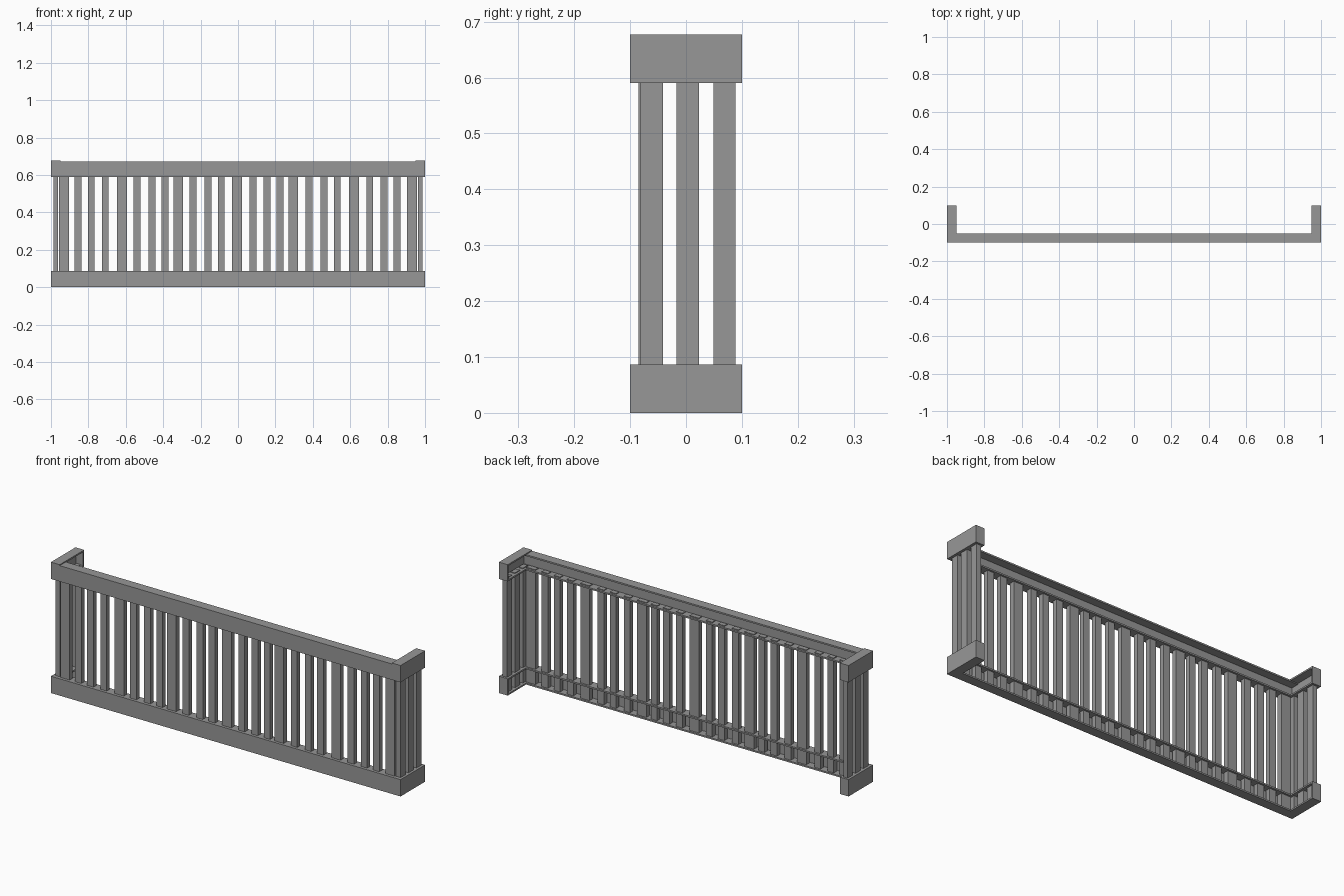
import bpy
import bmesh
from mathutils import Matrix, Vector

cube = bpy.data.objects.get("Cube")
if cube:
    bpy.data.objects.remove(cube, do_unlink=True)

grey = bpy.data.materials.new("weathered_grey")
grey.use_nodes = True
grey.diffuse_color = (0.31, 0.31, 0.31, 1)
grey.node_tree.nodes["Principled BSDF"].inputs["Base Color"].default_value = (0.31, 0.31, 0.31, 1)

DEPTH = 0.05      # rail thickness
PLATE = 0.008     # wall of the channel
RAIL_H = 0.087
TOP_Z = 0.59
WING_TOP = 0.677


def finish(name, bm):
    bmesh.ops.recalc_face_normals(bm, faces=bm.faces)
    mesh = bpy.data.meshes.new(name)
    bm.to_mesh(mesh)
    bm.free()
    mesh.materials.append(grey)
    obj = bpy.data.objects.new(name, mesh)
    bpy.context.collection.objects.link(obj)
    return obj


def add_box(bm, lo, hi):
    lo, hi = Vector(lo), Vector(hi)
    matrix = Matrix.Translation((lo + hi) / 2) @ Matrix.Diagonal((*(hi - lo), 1))
    bmesh.ops.create_cube(bm, size=1, matrix=matrix)


def channel(name, z0, z1, start, along, inward, length):
    """C-shaped rail, open towards the inside, extruded along its length."""
    bm = bmesh.new()
    d, t = DEPTH, PLATE
    profile = [(0, z0), (d, z0), (d, z0 + t), (t, z0 + t),
               (t, z1 - t), (d, z1 - t), (d, z1), (0, z1)]
    start, along, inward = Vector(start), Vector(along), Vector(inward)
    face = bm.faces.new([bm.verts.new(start + inward * u + Vector((0, 0, z)))
                         for u, z in profile])
    out = bmesh.ops.extrude_face_region(bm, geom=[face])
    moved = [v for v in out["geom"] if isinstance(v, bmesh.types.BMVert)]
    bmesh.ops.translate(bm, verts=moved, vec=along * length)
    return finish(name, bm)


# Long front rails and short side rails
for level, z0, z1, trim in (("bottom", 0, RAIL_H, 0), ("top", TOP_Z, WING_TOP, 0.005)):
    channel(level + "_front_rail", z0, z1 - trim, (-1, -0.1, 0), (1, 0, 0), (0, 1, 0), 2)
    for side, s in (("left", 1), ("right", -1)):
        channel(f"{level}_{side}_rail", z0, z1, (s, -0.1, 0), (0, 1, 0), (-s, 0, 0), 0.2)
        # closed rail end
        bm = bmesh.new()
        x0, x1 = sorted((s, s * (1 - DEPTH)))
        add_box(bm, (x0, 0.1 - PLATE, z0), (x1, 0.1, z1))
        finish(f"{level}_{side}_rail_end", bm)

LOW, HIGH = PLATE / 2, TOP_Z + 0.012

# Front balusters: every fourth board is wide
centres = [-0.93, -0.855, -0.785, -0.71, -0.62, -0.54, -0.46, -0.39, -0.32,
           -0.24, -0.16, -0.09, -0.005, 0.08, 0.155, 0.225, 0.295,
           0.38, 0.46, 0.53, 0.62, 0.705, 0.78, 0.85, 0.93]
bm = bmesh.new()
for i, x in enumerate(centres):
    half = 0.026 if i % 4 == 0 else 0.018
    add_box(bm, (x - half, -0.085, LOW), (x + half, -0.06, HIGH))
finish("front_balusters", bm)

# Side balusters
for side, s in (("left", 1), ("right", -1)):
    bm = bmesh.new()
    x0, x1 = sorted((s * 0.962, s * 0.987))
    for y in (-0.061, 0.003, 0.069):
        add_box(bm, (x0, y - 0.02, LOW), (x1, y + 0.02, HIGH))
    finish(side + "_balusters", bm)
